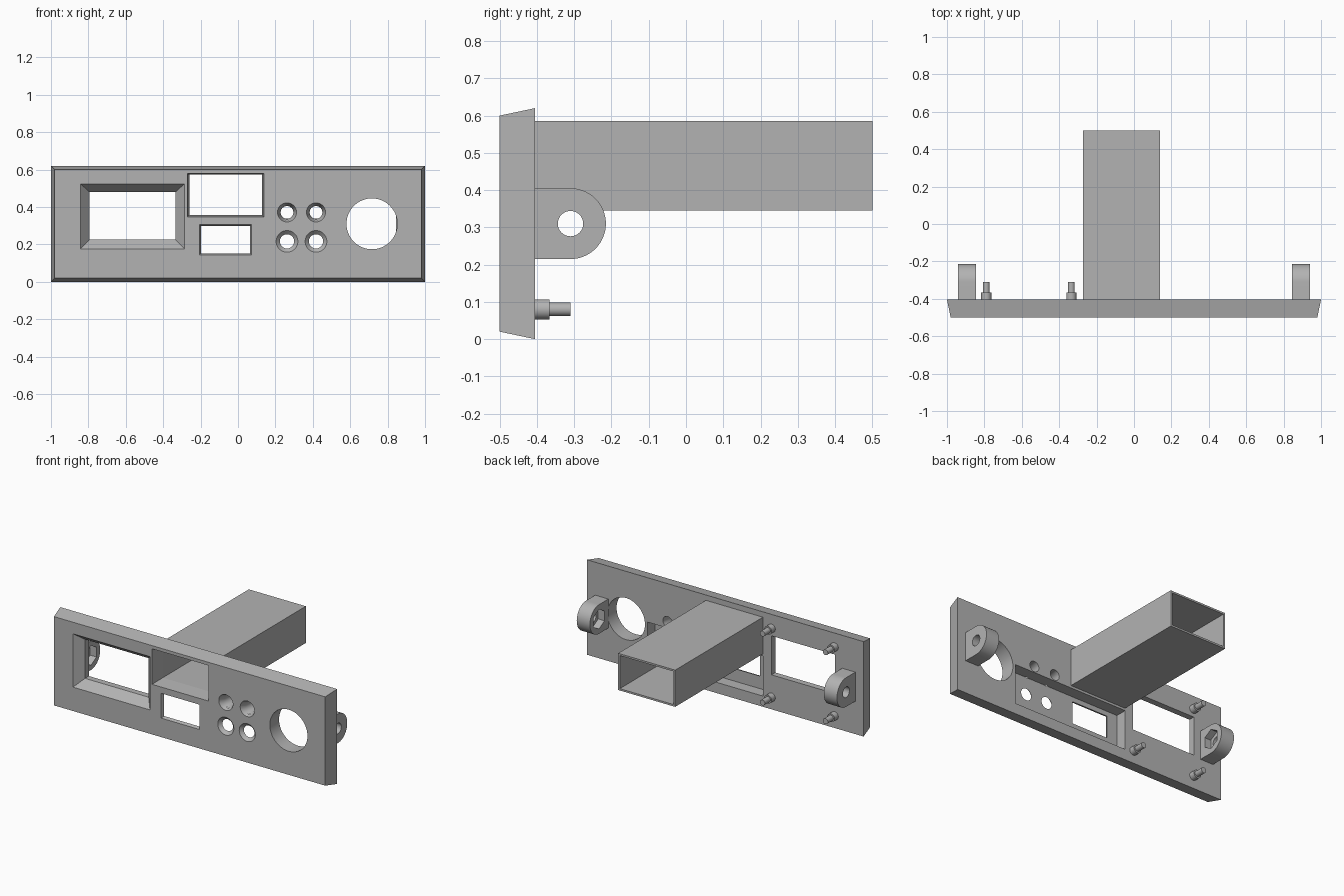
import bpy, bmesh
from math import cos, sin, pi, radians

cube = bpy.data.objects.get("Cube")
if cube:
    bpy.data.objects.remove(cube, do_unlink=True)

grey = bpy.data.materials.new("plain grey")
grey.use_nodes = True
grey.diffuse_color = (0.45, 0.45, 0.45, 1)
grey.node_tree.nodes["Principled BSDF"].inputs["Base Color"].default_value = (0.45, 0.45, 0.45, 1)

FRONT, BACK = -0.5, -0.405
MID_Z = 0.31


def rect(y, x0, x1, z0, z1):
    return [(x0, y, z0), (x1, y, z0), (x1, y, z1), (x0, y, z1)]


def disc(y, x, z, r, n=48):
    return [(x + r * cos(2 * pi * i / n), y, z + r * sin(2 * pi * i / n)) for i in range(n)]


def side_disc(x, y, z, r, n=48):
    return [(x, y + r * sin(2 * pi * i / n), z + r * cos(2 * pi * i / n)) for i in range(n)]


def loft(name, *rings):
    """Closed solid skinned through matching rings."""
    bm = bmesh.new()
    loops = [[bm.verts.new(p) for p in ring] for ring in rings]
    bm.faces.new(loops[0])
    bm.faces.new(loops[-1])
    n = len(loops[0])
    for a, b in zip(loops, loops[1:]):
        for i in range(n):
            j = (i + 1) % n
            bm.faces.new((a[i], a[j], b[j], b[i]))
    bmesh.ops.recalc_face_normals(bm, faces=bm.faces)
    mesh = bpy.data.meshes.new(name)
    bm.to_mesh(mesh)
    bm.free()
    mesh.materials.append(grey)
    obj = bpy.data.objects.new(name, mesh)
    bpy.context.collection.objects.link(obj)
    return obj


def select(obj):
    bpy.ops.object.select_all(action='DESELECT')
    obj.select_set(True)
    bpy.context.view_layer.objects.active = obj


def cut(obj, *rings):
    """Subtract a lofted solid and discard the cutter."""
    cutter = loft("cutter", *rings)
    cutter.hide_render = True
    select(obj)
    mod = obj.modifiers.new("cut", 'BOOLEAN')
    mod.operation = 'DIFFERENCE'
    mod.solver = 'EXACT'
    mod.object = cutter
    bpy.ops.object.modifier_apply(modifier=mod.name)
    bpy.data.objects.remove(cutter, do_unlink=True)


def smooth(obj):
    select(obj)
    bpy.ops.object.shade_smooth_by_angle(angle=radians(30))


# Faceplate with sloping edges
panel = loft("faceplate", rect(FRONT, -0.98, 0.98, 0.02, 0.6), rect(BACK, -1, 1, 0, 0.62))

# Recess in the back behind the small window and lower holes
FLOOR = -0.48
cut(panel, rect(FLOOR, -0.273, 0.56, 0.07, 0.33), rect(-0.3, -0.273, 0.56, 0.07, 0.33))

# Display window with sloping bezel
outer, inner = (-0.842, -0.286, 0.176, 0.524), (-0.794, -0.334, 0.225, 0.48)
cut(panel, rect(-0.55, *outer), rect(FRONT, *outer), rect(-0.445, *inner), rect(-0.3, *inner))

# Tube opening and small window, each slightly flared
outer, inner = (-0.271, 0.138, 0.347, 0.579), (-0.26, 0.128, 0.357, 0.573)
cut(panel, rect(-0.55, *outer), rect(FRONT, *outer), rect(BACK, *inner), rect(-0.3, *inner))
outer, inner = (-0.206, 0.073, 0.144, 0.306), (-0.197, 0.064, 0.152, 0.298)
cut(panel, rect(-0.55, *outer), rect(FRONT, *outer), rect(FLOOR, *inner), rect(-0.3, *inner))

# Large round opening
cut(panel, disc(-0.55, 0.716, MID_Z, 0.136, 64), disc(-0.3, 0.716, MID_Z, 0.136, 64))

# Four countersunk holes
for x in (0.262, 0.417):
    for z, wide, narrow, depth in ((0.371, 0.051, 0.034, -0.46), (0.216, 0.058, 0.038, FLOOR)):
        cut(panel, disc(-0.55, x, z, wide), disc(FRONT, x, z, wide),
            disc(depth, x, z, narrow), disc(-0.3, x, z, narrow))
smooth(panel)

# Rectangular tube, open at the back
size, bore = (-0.272, 0.14, 0.345, 0.585), (-0.26, 0.128, 0.357, 0.573)
tube = loft("rear_tube", rect(BACK, *size), rect(0.5, *size))
cut(tube, rect(-0.6, *bore), rect(0.6, *bore))

# Rounded mounting lugs with a bolt hole and an inner hexagonal nut pocket
LUG_Y, LUG_R = -0.31, 0.095


def lug_outline(x):
    arc = [(x, LUG_Y + LUG_R * cos(t), MID_Z + LUG_R * sin(t))
           for t in (-pi / 2 + pi * i / 32 for i in range(33))]
    return [(x, BACK, MID_Z - LUG_R)] + arc + [(x, BACK, MID_Z + LUG_R)]


for side, label in ((1, "left"), (-1, "right")):
    lug = loft(label + "_lug", lug_outline(side * 0.845), lug_outline(side * 0.94))
    cut(lug, *(side_disc(side * x, LUG_Y, MID_Z, 0.034) for x in (0.8, 1.0)))
    cut(lug, *(side_disc(side * x, LUG_Y, MID_Z, 0.064, 6) for x in (0.8, 0.89)))
    smooth(lug)

# Stepped standoffs around the display window
for x, column in ((-0.79, "outer"), (-0.335, "inner")):
    for z, row in ((0.08, "lower"), (0.53, "upper")):
        stud = loft(f"{row}_{column}_standoff",
                    *(disc(y, x, z, r, 32) for y, r in
                      ((BACK, 0.027), (-0.367, 0.027), (-0.367, 0.018), (-0.31, 0.018))))
        smooth(stud)
